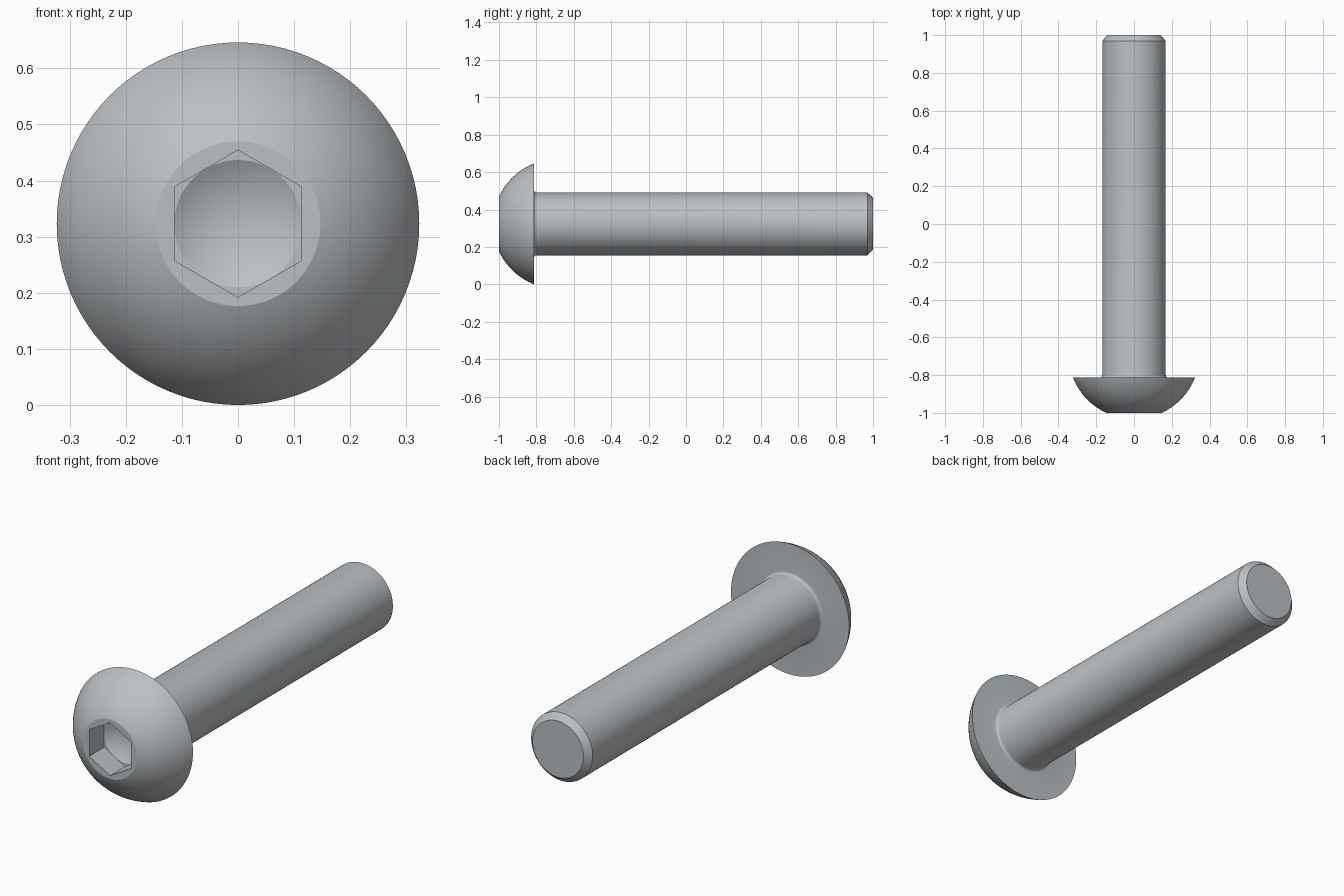
import bpy, bmesh, math

if "Cube" in bpy.data.objects:
    bpy.data.objects.remove(bpy.data.objects["Cube"])

SEG = 96          # divisible by 6 so the socket corners stay sharp
AXIS_Z = 0.323
APOTHEM = 0.1135  # half the socket width across flats

steel = bpy.data.materials.new("steel grey")
steel.diffuse_color = (0.50, 0.53, 0.55, 1)
steel.use_nodes = True
steel.node_tree.nodes["Principled BSDF"].inputs["Base Color"].default_value = steel.diffuse_color


def hex_radius(a):
    """Radius of the hexagon at angle a, with a corner pointing up."""
    return APOTHEM / math.cos((a + math.pi / 6) % (math.pi / 3) - math.pi / 6)


def arc(cr, cy, rad, a0, a1, n):
    """Profile points (radius, y) along an arc."""
    angles = [a0 + (a1 - a0) * i / n for i in range(n + 1)]
    return [(cr + rad * math.cos(a), cy + rad * math.sin(a)) for a in angles]


def ring(bm, r, y):
    verts = []
    for i in range(SEG):
        a = 2 * math.pi * i / SEG
        rad = hex_radius(a) if r == "hex" else r
        verts.append(bm.verts.new((rad * math.cos(a), y, AXIS_Z + rad * math.sin(a))))
    return verts


# Profile from the socket floor, over the domed head, down the shank
socket_y = -0.883
profile = [(APOTHEM * 0.999, socket_y), ("hex", socket_y), ("hex", -1.0)]
dome_c, dome_r = -0.685, 0.3475
profile += arc(0, dome_c, dome_r, math.asin((-1 - dome_c) / dome_r),
               math.asin((-0.813 - dome_c) / dome_r), 16)
profile += arc(0.168 + 0.014, -0.813 + 0.014, 0.014, -math.pi / 2, -math.pi, 5)
profile += [(0.168, 0.97), (0.139, 1.0)]

bm = bmesh.new()
rings = [ring(bm, r, y) for r, y in profile]
for a, b in zip(rings, rings[1:]):
    for i in range(SEG):
        j = (i + 1) % SEG
        bm.faces.new((a[i], a[j], b[j], b[i]))

# Conical drill point at the bottom of the socket
tip = bm.verts.new((0, socket_y + APOTHEM * math.tan(math.pi / 6), AXIS_Z))
for i in range(SEG):
    bm.faces.new((tip, rings[0][(i + 1) % SEG], rings[0][i]))

# Flat end of the shank
bm.faces.new(rings[-1])
bmesh.ops.recalc_face_normals(bm, faces=bm.faces)

mesh = bpy.data.meshes.new("button_head_screw")
bm.to_mesh(mesh)
bm.free()
mesh.materials.append(steel)
screw = bpy.data.objects.new("button_head_screw", mesh)
bpy.context.collection.objects.link(screw)
bpy.context.view_layer.objects.active = screw
screw.select_set(True)
bpy.ops.object.shade_smooth_by_angle(angle=math.radians(25))
